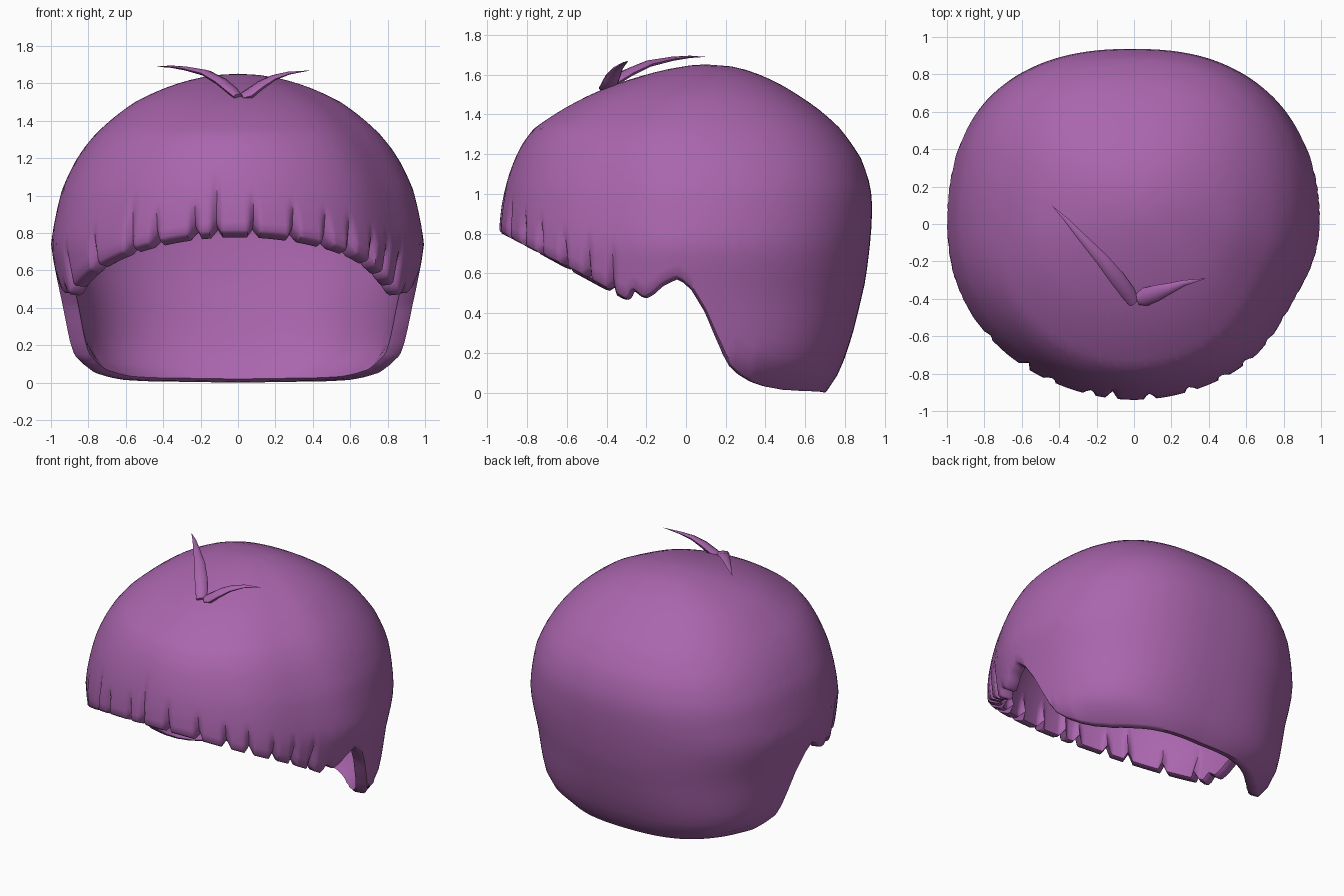
import bpy, bmesh, math
from mathutils import Vector

if "Cube" in bpy.data.objects:
    bpy.data.objects.remove(bpy.data.objects["Cube"])

TOP = 1.652
# Height, half width, front y, back y of the hair mass
RINGS = [(1.652, 0, .10, .10), (1.64, .15, -.02, .24), (1.6, .32, -.2, .37), (1.5, .55, -.48, .56),
         (1.42, .66, -.63, .675), (1.33, .76, -.765, .775), (1.25, .825, -.825, .835),
         (1.18, .87, -.86, .88), (1.1, .91, -.89, .91), (1.03, .94, -.91, .93),
         (.93, .965, -.93, .937), (.83, .985, -.94, .933), (.74, .998, -.94, .925), (.65, .985, -.94, .915),
         (.55, .965, -.94, .90), (.42, .94, -.92, .87), (.3, .92, -.9, .84), (.22, .907, -.89, .815),
         (.15, .89, -.88, .79), (.06, .82, -.85, .75), (.02, .74, -.82, .725), (.0, .68, -.8, .71)]
# Hem height by angle on the sides and back (0 = side, 90 = back)
HEM = [(-18.5, .48), (-16.5, .54), (-12.5, .49), (-9.5, .515), (-6.5, .56), (-2, .595), (0, .58),
       (3, .54), (8, .42), (12, .30), (16, .20), (19, .14), (23, .095), (28, .055), (33, .032),
       (40, .015), (50, .008), (90, .0)]
# Fringe partings: angle from the front, height of the groove
PARTS = [(-67, .2), (-51, .16), (-36, .24), (-27, .13), (-14, .14), (-7, .28), (5, .16),
         (18, .14), (29, .13), (38, .14), (48, .13), (57, .16), (66, .18)]


def lerp_table(table, x):
    for p, q in zip(table, table[1:]):
        if x <= q[0]:
            f = max(0, (x - p[0]) / (q[0] - p[0]))
            return [a + (b - a) * f for a, b in zip(p[1:], q[1:])]
    return table[-1][1:]


# Interpolating over root depth keeps the crown rounded
DEPTH = [(math.sqrt(TOP - r[0]), *r[1:]) for r in RINGS]


def parting(alpha):
    best = (0, .1)
    for ang, height in PARTS:
        best = max(best, (max(0, 1 - abs(alpha - ang) / 2), height))
    return best


def hem_height(theta, notch):
    if theta < -18.5:
        y = .95 * math.sin(math.radians(theta))
        return .5 + .52 * (-y - .3) - .02 + .045 * notch
    return lerp_table(HEM, theta)[0]


def surface(alpha, s):
    """Point on the outer hair; alpha in degrees from the front, s from crown to hem."""
    theta = abs(alpha) - 90
    notch, height = parting(alpha)
    hem = hem_height(theta, notch)
    z = TOP - (TOP - hem) * s ** 1.5
    a, front, back = lerp_table(DEPTH, math.sqrt(max(0, TOP - z)))
    c, sn = math.sin(math.radians(alpha)), -math.cos(math.radians(alpha))
    n = 2.17 + .2 * sn + .35 * max(0, 1 - z / .5)                # rounder in front, boxier at the nape
    k = (abs(c) ** n + abs(sn) ** n) ** (-1 / n)
    k *= 1 - .05 * math.exp(-((alpha - 62) / 18) ** 2)           # flatter right temple
    k *= 1 + .02 * math.exp(-((alpha + 130) / 25) ** 2)          # fuller back left
    k *= 1 - .04 * notch * max(0, 1 - (z - hem) / height)        # groove
    return (a * c * k, (front + back) / 2 + (back - front) / 2 * sn * k, z)


def make_object(name, bm, angle):
    bmesh.ops.recalc_face_normals(bm, faces=bm.faces)
    mesh = bpy.data.meshes.new(name)
    bm.to_mesh(mesh)
    bm.free()
    ob = bpy.data.objects.new(name, mesh)
    bpy.context.collection.objects.link(ob)
    mesh.materials.append(purple)
    bpy.ops.object.select_all(action='DESELECT')
    ob.select_set(True)
    bpy.context.view_layer.objects.active = ob
    bpy.ops.object.shade_smooth_by_angle(angle=math.radians(angle))
    return ob


def bridge(bm, r1, r2):
    n = len(r1)
    for i in range(n):
        bm.faces.new((r1[i], r1[(i + 1) % n], r2[(i + 1) % n], r2[i]))


def cap(bm, ring, co):
    tip = bm.verts.new(co)
    for i in range(len(ring)):
        bm.faces.new((ring[i], ring[(i + 1) % len(ring)], tip))


purple = bpy.data.materials.new("purple")
purple.diffuse_color = (.40, .13, .42, 1)
purple.use_nodes = True
purple.node_tree.nodes["Principled BSDF"].inputs["Base Color"].default_value = purple.diffuse_color

# Hair shell: outer skin, rounded hem and inner skin
COLS, ROWS = 360, 30
bm = bmesh.new()
angles = [-180 + 360 * i / COLS for i in range(COLS)]


def skin_ring(s, scale, lift=0):
    ring = []
    for al in angles:
        x, y, z = surface(al, s)
        z = .4 + (z - .4) * (scale if z > .4 else 1 - (1 - scale) * .3)
        ring.append(bm.verts.new((x * scale, y * scale, z + lift)))
    return ring


outer = [skin_ring(j / ROWS, 1) for j in range(1, ROWS + 1)]
inner = [skin_ring(j / ROWS, .91) for j in range(ROWS, 0, -1)]
lip = [skin_ring(1, .985, -.012), skin_ring(1, .93, -.012)]
rings = outer + lip + inner
for r1, r2 in zip(rings, rings[1:]):
    bridge(bm, r1, r2)
cap(bm, outer[0], (0, .1, TOP))
cap(bm, inner[-1], (0, .091, .4 + (TOP - .4) * .91))
lowest = min(v.co.z for v in bm.verts)
for v in bm.verts:                                               # rest the hem on the ground
    if v.co.z < .1:
        v.co.z -= lowest * (1 - max(0, v.co.z) / .1)
make_object("hair_shell", bm, 50)


# Tufts: tapered curved blades on the crown
def tuft(name, pts, widths, side):
    bm = bmesh.new()
    pts = [Vector(p) for p in pts]
    side = Vector(side).normalized()
    rings = []
    for i, (p, w) in enumerate(zip(pts[:-1], widths)):
        t = (pts[i + 1] - pts[max(0, i - 1)]).normalized()
        up = t.cross(side).normalized()
        rings.append([bm.verts.new(p + side * w * math.cos(k * math.pi / 4)
                                   + up * w * .5 * math.sin(k * math.pi / 4)) for k in range(8)])
    for r1, r2 in zip(rings, rings[1:]):
        bridge(bm, r1, r2)
    cap(bm, rings[-1], pts[-1])
    bm.faces.new(rings[0])
    make_object(name, bm, 60)


tuft("left_tuft", [(.0, -.42, 1.53), (-.03, -.37, 1.56), (-.09, -.29, 1.61), (-.17, -.19, 1.655),
                   (-.28, -.07, 1.68), (-.36, .02, 1.69), (-.44, .10, 1.69)],
     [.03, .04, .042, .035, .022, .012], (.77, .64, 0))
tuft("right_tuft", [(.02, -.40, 1.53), (.06, -.39, 1.545), (.12, -.37, 1.59), (.19, -.345, 1.63),
                    (.27, -.315, 1.655), (.39, -.29, 1.67)],
     [.035, .05, .045, .03, .016], (-.25, .9, .2))
